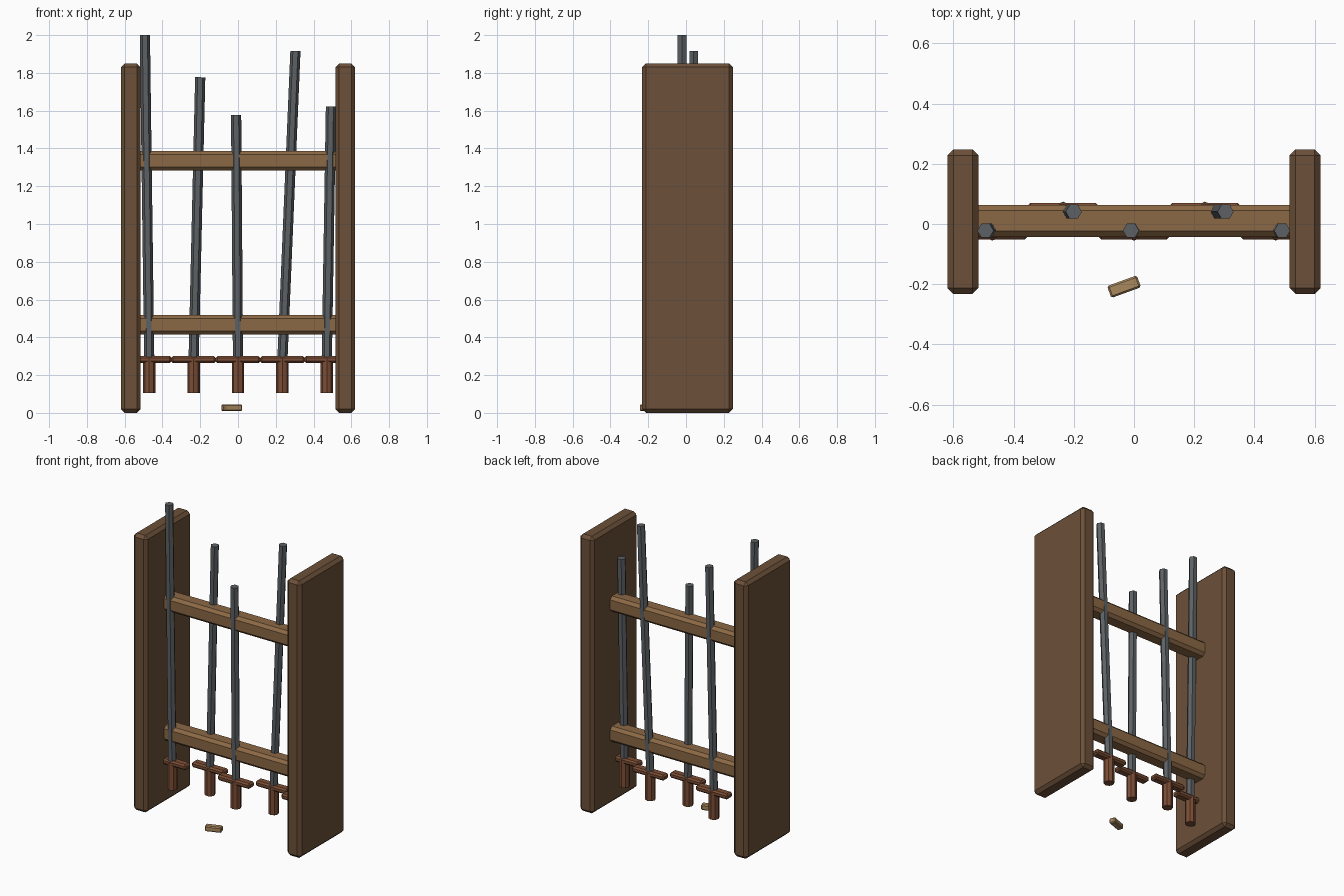
import bpy, bmesh, math
from mathutils import Vector, Matrix

if "Cube" in bpy.data.objects:
    bpy.data.objects.remove(bpy.data.objects["Cube"])


def material(name, rgb):
    m = bpy.data.materials.new(name)
    m.diffuse_color = (*rgb, 1)
    m.use_nodes = True
    m.node_tree.nodes["Principled BSDF"].inputs["Base Color"].default_value = m.diffuse_color
    return m


DARK = material("dark_wood", (0.15, 0.08, 0.04))
LIGHT = material("light_wood", (0.26, 0.14, 0.06))
PALE = material("pale_wood", (0.40, 0.25, 0.11))
GRIP = material("red_wood", (0.20, 0.075, 0.035))
STEEL = material("steel", (0.11, 0.12, 0.13))


def finish(name, bm, mat):
    me = bpy.data.meshes.new(name)
    bm.to_mesh(me)
    bm.free()
    me.materials.append(mat)
    ob = bpy.data.objects.new(name, me)
    bpy.context.collection.objects.link(ob)
    return ob


def box(name, centre, size, chamfer, mat, turn=0):
    bm = bmesh.new()
    bmesh.ops.create_cube(bm, size=1)
    bmesh.ops.scale(bm, vec=size, verts=bm.verts)
    bmesh.ops.bevel(bm, geom=bm.edges[:], offset=chamfer, segments=1,
                    affect='EDGES', profile=0.5)
    ob = finish(name, bm, mat)
    ob.location = centre
    ob.rotation_euler.z = math.radians(turn)
    return ob


def rod(name, start, end, radius, sides, mat, turn=0):
    a, b = Vector(start), Vector(end)
    bm = bmesh.new()
    bmesh.ops.create_cone(bm, cap_ends=True, segments=sides, radius1=radius,
                          radius2=radius, depth=(b - a).length,
                          matrix=Matrix.Rotation(math.radians(turn), 4, 'Z'))
    ob = finish(name, bm, mat)
    ob.location = (a + b) / 2
    ob.rotation_euler.y = math.atan2(b.x - a.x, b.z - a.z)
    return ob


# Side panels
for side, x in (("left", -0.568), ("right", 0.568)):
    box(side + "_panel", (x, 0.008, 0.925), (0.104, 0.48, 1.85), 0.02, DARK)

# Cross rails
for level, z in (("lower", 0.466), ("upper", 1.335)):
    box(level + "_rail", (0, 0.01, z), (1.09, 0.106, 0.104), 0.019, LIGHT)

# Swords: base x, tip x, tip z, y
SWORDS = [(-0.47, -0.493, 2.0, -0.022), (-0.235, -0.2, 1.777, 0.041),
          (0, -0.01, 1.577, -0.022), (0.235, 0.304, 1.916, 0.041),
          (0.47, 0.492, 1.622, -0.022)]
for i, (x, tip_x, tip_z, y) in enumerate(SWORDS, 1):
    rod(f"blade_{i}", (x, y, 0.28), (tip_x, y, tip_z), 0.027, 6, STEEL, 30)
    rod(f"handle_{i}", (x, y, 0.105), (x, y, 0.285), 0.033, 8, GRIP)
    box(f"guard_{i}", (x, y, 0.282), (0.237, 0.058, 0.037), 0.01, GRIP)

# Loose wooden block on the floor in front
box("loose_block", (-0.033, -0.208, 0.027), (0.105, 0.042, 0.036), 0.006, PALE, 20)
